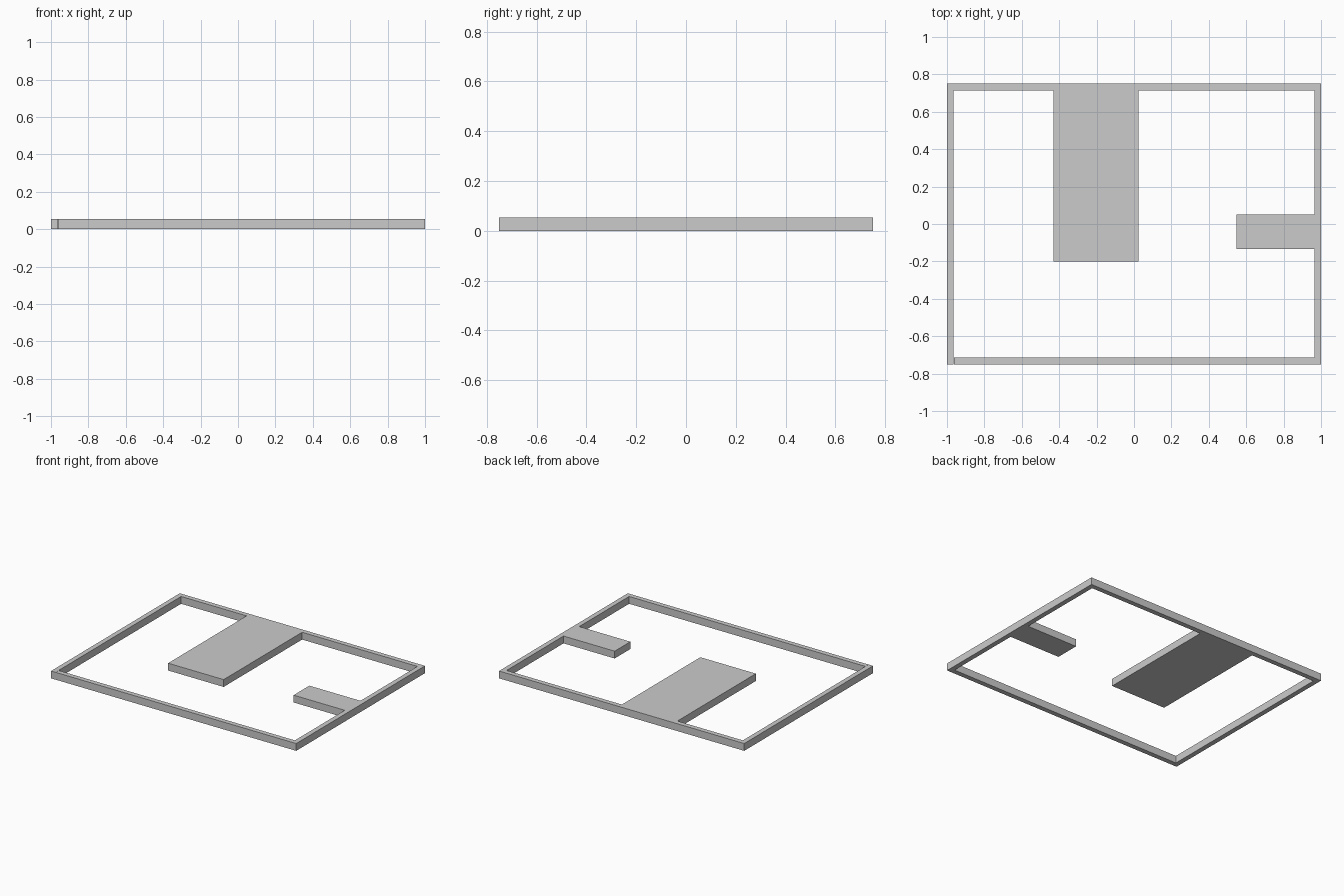
import bpy
import bmesh

cube = bpy.data.objects.get("Cube")
if cube:
    bpy.data.objects.remove(cube, do_unlink=True)

# Single plain grey
grey = bpy.data.materials.new("plain grey")
grey.use_nodes = True
colour = (0.6, 0.6, 0.6, 1.0)
grey.diffuse_color = colour
grey.node_tree.nodes["Principled BSDF"].inputs["Base Color"].default_value = colour

HEIGHT = 0.054
X, Y = 1.0, 0.75           # outer half sizes
WALL = 0.036
IX, IY = X - WALL, Y - WALL  # inner half sizes
SEAM = 0.0005              # hairline joint at the front right corner


def extrude_outline(name, points, height):
    """Make a flat slab from a counter-clockwise outline."""
    bm = bmesh.new()
    base = bm.faces.new([bm.verts.new((x, y, 0)) for x, y in points])
    top = bmesh.ops.extrude_face_region(bm, geom=[base])["geom"]
    moved = [v for v in top if isinstance(v, bmesh.types.BMVert)]
    bmesh.ops.translate(bm, verts=moved, vec=(0, 0, height))
    bmesh.ops.recalc_face_normals(bm, faces=bm.faces)
    mesh = bpy.data.meshes.new(name)
    bm.to_mesh(mesh)
    bm.free()
    mesh.materials.append(grey)
    obj = bpy.data.objects.new(name, mesh)
    bpy.context.collection.objects.link(obj)
    return obj


# Border walls with the wide back slab and the small side slab in one outline
outline = [
    (-IX + SEAM, -Y), (X, -Y), (X, Y), (-X, Y), (-X, -Y), (-IX, -Y),
    (-IX, IY),
    # wide slab reaching in from the back wall
    (-0.43, IY), (-0.43, -0.2), (0.023, -0.2), (0.023, IY),
    (IX, IY),
    # small slab reaching in from the left wall
    (IX, 0.05), (0.547, 0.05), (0.547, -0.133), (IX, -0.133),
    (IX, -IY), (-IX + SEAM, -IY),
]
extrude_outline("border_with_slabs", outline, HEIGHT)
